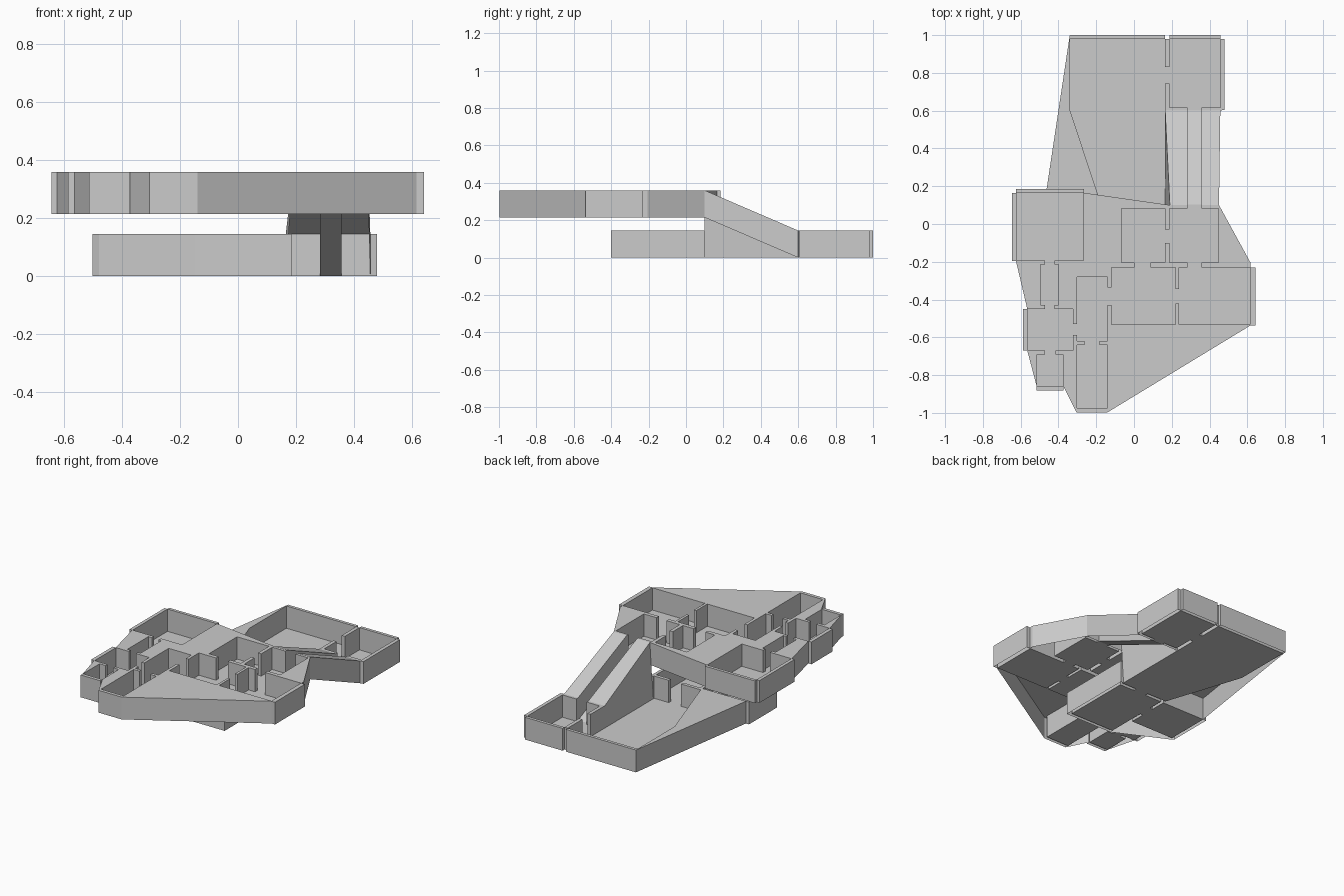
import bpy, bmesh

if "Cube" in bpy.data.objects:
    bpy.data.objects.remove(bpy.data.objects["Cube"])

H = 0.145          # wall height of each storey


def mesh_object(name, bm):
    me = bpy.data.meshes.new(name)
    bm.to_mesh(me)
    bm.free()
    ob = bpy.data.objects.new(name, me)
    bpy.context.collection.objects.link(ob)
    return ob


def add_prism(bm, pts, z0, z1):
    face = bm.faces.new([bm.verts.new((x, y, z0)) for x, y in pts])
    ext = bmesh.ops.extrude_face_region(bm, geom=[face])
    top = [v for v in ext["geom"] if isinstance(v, bmesh.types.BMVert)]
    bmesh.ops.translate(bm, verts=top, vec=(0, 0, z1 - z0))


def rect(x0, x1, y0, y1):
    return [(x0, y0), (x1, y0), (x1, y1), (x0, y1)]


def storey(name, outline, spaces, z):
    """Outer block with the rooms cut out, open below, plus thin room floors."""
    bm = bmesh.new()
    add_prism(bm, outline, z, z + H)
    bmesh.ops.recalc_face_normals(bm, faces=bm.faces)
    shell = mesh_object(name + "_walls", bm)

    bm = bmesh.new()
    for pts in spaces:
        add_prism(bm, pts, z - 0.05, z + H + 0.05)
    bmesh.ops.recalc_face_normals(bm, faces=bm.faces)
    cutter = mesh_object(name + "_cutter", bm)

    mod = shell.modifiers.new("rooms", "BOOLEAN")
    mod.operation = "DIFFERENCE"
    mod.solver = "EXACT"
    mod.use_self = True
    mod.object = cutter
    dg = bpy.context.evaluated_depsgraph_get()
    bm = bmesh.new()
    bm.from_object(shell, dg)
    bm.normal_update()
    under = [f for f in bm.faces if f.normal.z < -0.9]
    bmesh.ops.delete(bm, geom=under, context="FACES")
    shell.modifiers.clear()
    bm.to_mesh(shell.data)
    bm.free()
    bpy.data.objects.remove(cutter)

    bm = bmesh.new()
    for pts in spaces:
        bm.faces.new([bm.verts.new((x, y, z)) for x, y in reversed(pts)])
    mesh_object(name + "_floors", bm)


# Upper storey: ten rooms joined by short doorways
e = 0.004          # doorway overlap into the rooms
upper_outline = [
    (-.625, .185), (-.625, .165), (-.645, .165), (-.645, -.195), (-.625, -.195),
    (-.565, -.45), (-.587, -.45), (-.587, -.67), (-.565, -.67), (-.515, -.86),
    (-.515, -.882), (-.373, -.882), (-.373, -.86), (-.305, -.997), (-.14, -.997),
    (.617, -.537), (.642, -.537), (.642, -.23), (.617, -.23), (.617, -.205),
    (.45, .1), (.19, .1), (-.265, .165), (-.265, .185)]
upper_spaces = [
    rect(-.623, -.267, -.193, .165), rect(-.495, -.40, -.43, -.215),
    rect(-.563, -.323, -.67, -.45), rect(-.513, -.375, -.86, -.69),
    rect(-.303, -.14, -.62, -.28), rect(-.303, -.14, -.975, -.64),
    rect(-.12, .22, -.533, -.23), rect(.237, .615, -.533, -.23),
    rect(-.065, .165, -.205, .083), rect(.188, .447, -.205, .083),
    # doorways
    rect(-.47, -.42, -.215 - e, -.193 + e), rect(-.47, -.42, -.45 - e, -.43 + e),
    rect(-.47, -.415, -.69 - e, -.67 + e), rect(-.323 - e, -.303 + e, -.588, -.53),
    rect(-.262, -.182, -.64 - e, -.62 + e), rect(-.14 - e, -.12 + e, -.43, -.335),
    rect(.22 - e, .237 + e, -.42, -.345), rect(.003, .088, -.23 - e, -.205 + e),
    rect(.283, .357, -.23 - e, -.205 + e), rect(.165 - e, .188 + e, -.10, -.03),
    rect(.283, .357, .083 - e, .102)]
storey("upper_storey", upper_outline, upper_spaces, 0.215)

# Lower storey: large hall, side room and two rooms beneath the upper storey
lower_outline = [
    (-.34, 1), (-.48, .07), (-.502, .07), (-.502, -.22), (-.48, -.24),
    (-.15, -.402), (.185, -.402), (.185, .1), (.164, .1), (.164, .6),
    (.457, .6), (.48, .605), (.48, .98), (.457, .98), (.457, 1),
    (.188, 1), (.188, .98), (.164, .98), (.164, 1)]
lower_spaces = [
    [(-.338, .98), (-.338, .6), (-.17, .092), (.165, .092), (.165, .98)],
    rect(.188, .457, .618, .98), rect(-.48, -.17, -.22, .07),
    rect(-.15, .165, -.38, .07),
    # doorways
    rect(.165 - e, .188 + e, .745, .83), rect(.283, .357, .598, .618 + e),
    rect(-.03, .06, .07 - e, .092 + e), rect(-.17 - e, -.15 + e, -.12, -.03)]
storey("lower_storey", lower_outline, lower_spaces, 0.0)


# Ramp: one open cross-section lofted between the storeys
def section(y, z, left, right, foot_z):
    t = z + H
    return [(.165, y, foot_z), (left, y, t), (.283, y, t), (.283, y, z),
            (.357, y, z), (.357, y, t), (right, y, t), (right, y, z)]


bm = bmesh.new()
a = [bm.verts.new(p) for p in section(.1, .215, .19, .45, 0)]
b = [bm.verts.new(p) for p in section(.6, 0, .165, .457, 0)]
for i in range(len(a) - 1):
    bm.faces.new((a[i], a[i + 1], b[i + 1], b[i]))
bmesh.ops.recalc_face_normals(bm, faces=bm.faces)
mesh_object("ramp", bm)
